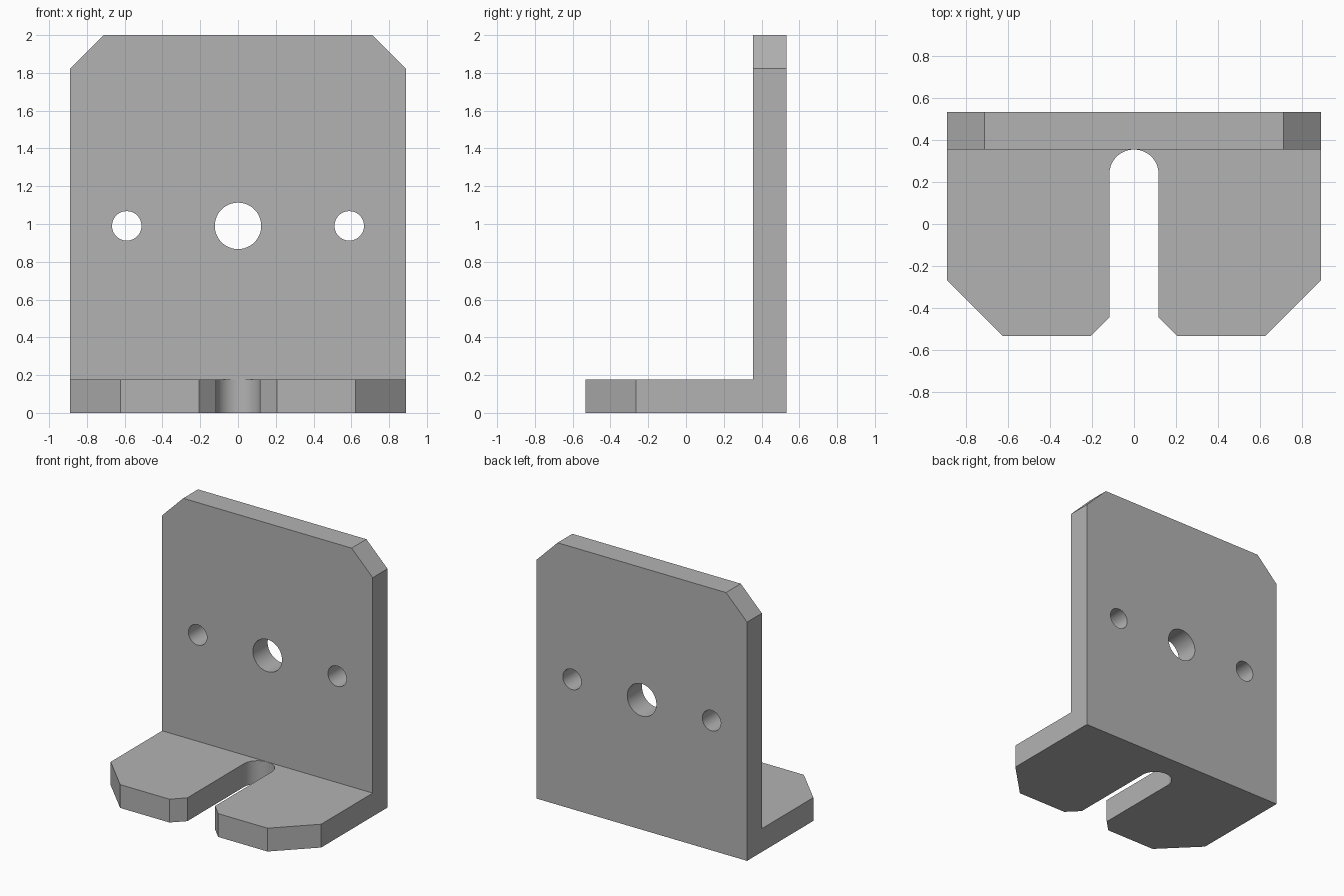
import bpy
import bmesh
import math
from mathutils import Vector

if "Cube" in bpy.data.objects:
    bpy.data.objects.remove(bpy.data.objects["Cube"], do_unlink=True)

# Main dimensions
W, D, H, T = 0.889, 0.533, 2.0, 0.178   # half width, half depth, height, thickness
WALL = D - T                            # front face of the upright plate
SLOT_R = 0.117
MID_Z = 0.99

grey = bpy.data.materials.new("plain grey")
grey.use_nodes = True
grey.diffuse_color = (0.45, 0.45, 0.45, 1)
grey.node_tree.nodes["Principled BSDF"].inputs["Base Color"].default_value = (0.45, 0.45, 0.45, 1)


def add_prism(bm, points, direction):
    """Extrude a closed outline along a direction."""
    face = bm.faces.new([bm.verts.new(p) for p in points])
    result = bmesh.ops.extrude_face_region(bm, geom=[face])
    verts = [v for v in result["geom"] if isinstance(v, bmesh.types.BMVert)]
    bmesh.ops.translate(bm, verts=verts, vec=Vector(direction))


def arc(cx, cy, r, start, end, steps):
    angles = [start + (end - start) * i / steps for i in range(steps + 1)]
    return [(cx + r * math.cos(a), cy + r * math.sin(a)) for a in angles]


def finish(bm, name):
    bmesh.ops.recalc_face_normals(bm, faces=bm.faces)
    mesh = bpy.data.meshes.new(name)
    bm.to_mesh(mesh)
    bm.free()
    mesh.materials.append(grey)
    obj = bpy.data.objects.new(name, mesh)
    bpy.context.collection.objects.link(obj)
    return obj


# L-shaped body
bm = bmesh.new()
profile = [(-D, 0), (D, 0), (D, H), (WALL, H), (WALL, T), (-D, T)]
add_prism(bm, [(-W, y, z) for y, z in profile], (2 * W, 0, 0))
bracket = finish(bm, "angle_bracket")

cut = bmesh.new()

# Bolt holes through the upright plate
for x, r in ((-0.589, 0.078), (0, 0.123), (0.589, 0.078)):
    ring = arc(x, MID_Z, r, 0, math.tau, 48)[:-1]
    add_prism(cut, [(px, 0.2, pz) for px, pz in ring], (0, 0.5, 0))

# Round-ended slot with a flared mouth in the foot
flare, e = 0.089, 0.1
mouth = SLOT_R + flare
slot = arc(0, WALL - SLOT_R - 0.001, SLOT_R, 0, math.pi, 32)
slot += [(-SLOT_R, -D + flare), (-mouth, -D), (-mouth, -D - e),
         (mouth, -D - e), (mouth, -D), (SLOT_R, -D + flare)]
add_prism(cut, [(x, y, -e) for x, y in slot], (0, 0, T + 2 * e))

# Clipped corners of the foot and the upright plate
for s in (-1, 1):
    foot, top = 0.267, 0.178
    tri = [(W + e, -D + foot + e), (W - foot - e, -D - e), (W + e, -D - e)]
    add_prism(cut, [(s * x, y, -e) for x, y in tri], (0, 0, T + 2 * e))
    tri = [(W + e, H - top - e), (W - top - e, H + e), (W + e, H + e)]
    add_prism(cut, [(s * x, 0.2, z) for x, z in tri], (0, 0.5, 0))

cutter = finish(cut, "cutter")
cutter.hide_render = True

# Apply the cuts and remove the helper
mod = bracket.modifiers.new("cuts", "BOOLEAN")
mod.operation = "DIFFERENCE"
mod.solver = "EXACT"
mod.object = cutter
bpy.ops.object.select_all(action="DESELECT")
bpy.context.view_layer.objects.active = bracket
bracket.select_set(True)
bpy.ops.object.modifier_apply(modifier=mod.name)
bpy.data.objects.remove(cutter, do_unlink=True)
bpy.ops.object.shade_smooth_by_angle(angle=math.radians(30))
